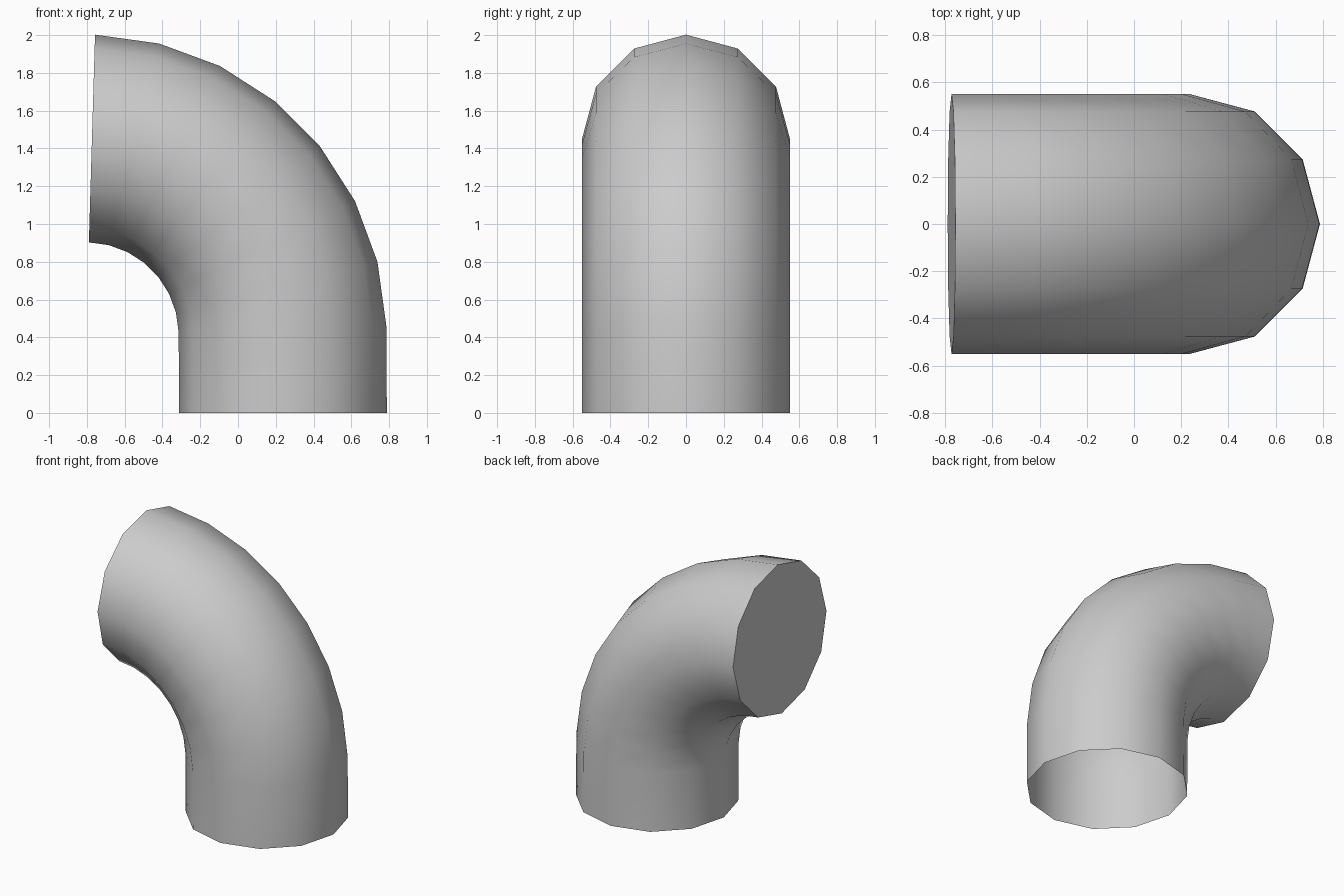
import bpy, bmesh
from math import sin, cos, radians, tau
from mathutils import Vector

if "Cube" in bpy.data.objects:
    bpy.data.objects.remove(bpy.data.objects["Cube"])

SIDES = 12
TUBE_R = 0.55
BEND_R = 1.04
BEND_CENTRE = Vector((-0.804, 0, 0.413))
START, END, STEPS = radians(1.7), radians(88.3), 7

bm = bmesh.new()


def ring(centre, outward):
    """Ring of tube vertices spanned by the outward direction and y."""
    return [bm.verts.new(centre + outward * (TUBE_R * cos(tau * i / SIDES))
                         + Vector((0, TUBE_R * sin(tau * i / SIDES), 0)))
            for i in range(SIDES)]


# Straight foot, open at the bottom
rings = [ring(Vector((0.238, 0, 0)), Vector((1, 0, 0)))]

# Quarter-turn bend
for s in range(STEPS + 1):
    a = START + (END - START) * s / STEPS
    outward = Vector((cos(a), 0, sin(a)))
    rings.append(ring(BEND_CENTRE + outward * BEND_R, outward))

# Skin the rings
for low, high in zip(rings, rings[1:]):
    for i in range(SIDES):
        j = (i + 1) % SIDES
        bm.faces.new((low[i], low[j], high[j], high[i]))

# Flat cap on the mouth
bm.faces.new(rings[-1])

mesh = bpy.data.meshes.new("pipe_elbow")
bm.to_mesh(mesh)
bm.free()
pipe = bpy.data.objects.new("pipe_elbow", mesh)
bpy.context.collection.objects.link(pipe)

# Smooth walls, sharp mouth edge
bpy.context.view_layer.objects.active = pipe
pipe.select_set(True)
bpy.ops.object.shade_smooth_by_angle(angle=radians(40))
